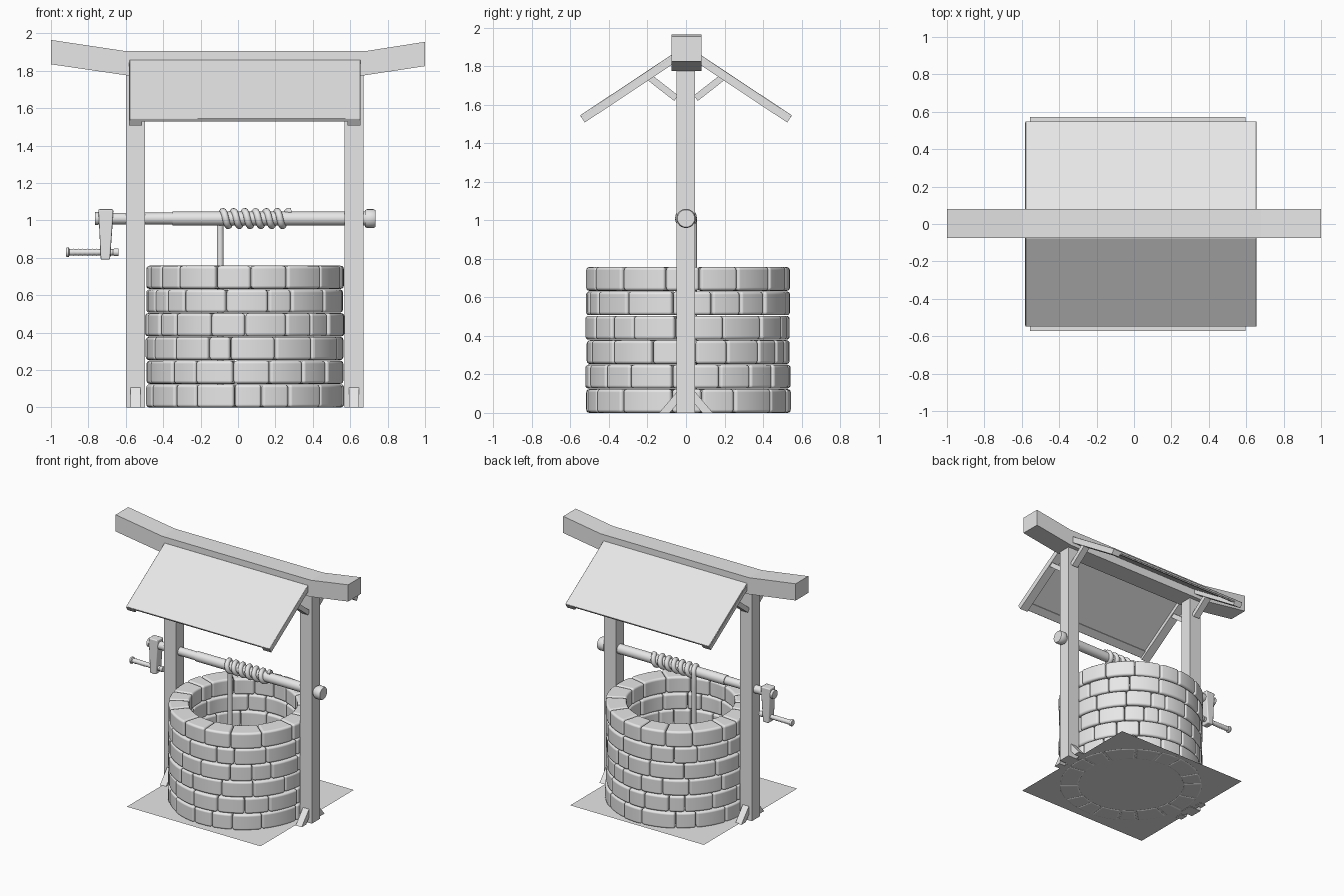
import bpy, bmesh, math, random
from mathutils import Vector

random.seed(7)
if "Cube" in bpy.data.objects:
    bpy.data.objects.remove(bpy.data.objects["Cube"], do_unlink=True)

grey = bpy.data.materials.new("plain_grey")
grey.use_nodes = True
grey.diffuse_color = (0.8, 0.8, 0.8, 1)
grey.node_tree.nodes["Principled BSDF"].inputs["Base Color"].default_value = (0.8, 0.8, 0.8, 1)


def finish(name, bm, smooth=False):
    """Turn a bmesh into a named, coloured object."""
    bmesh.ops.recalc_face_normals(bm, faces=bm.faces)
    mesh = bpy.data.meshes.new(name)
    bm.to_mesh(mesh)
    bm.free()
    mesh.materials.append(grey)
    if smooth:
        mesh.polygons.foreach_set("use_smooth", [True] * len(mesh.polygons))
        mesh.set_sharp_from_angle(angle=math.radians(40))
    obj = bpy.data.objects.new(name, mesh)
    bpy.context.collection.objects.link(obj)
    return obj


def bevel(obj, width, segments):
    mod = obj.modifiers.new("rounded_edges", "BEVEL")
    mod.width, mod.segments = width, segments
    mod.limit_method, mod.angle_limit = "ANGLE", math.radians(40)
    mod.harden_normals = True


def prism(name, profile, lo, hi, along="x"):
    """Extrude a (y, z) profile along x, or an (x, z) profile along y."""
    bm = bmesh.new()
    place = (lambda d, a, b: (d, a, b)) if along == "x" else (lambda d, a, b: (a, d, b))
    ends = [[bm.verts.new(place(d, *p)) for p in profile] for d in (lo, hi)]
    bm.faces.new(ends[0])
    bm.faces.new(ends[1])
    n = len(profile)
    for i in range(n):
        j = (i + 1) % n
        bm.faces.new((ends[0][i], ends[0][j], ends[1][j], ends[1][i]))
    return finish(name, bm)


def strip(name, start, end, thick, lo, hi):
    """Plank running from start to end in (y, z); thickness hangs below the line."""
    a, b = Vector(start), Vector(end)
    d = (b - a).normalized()
    down = Vector((d.y, -d.x))
    if down.y > 0:
        down.negate()
    return prism(name, [a, b, b + down * thick, a + down * thick], lo, hi)


def lathe(name, profile, z, steps=24):
    """Spin (x, radius) points around an axis parallel to x."""
    bm = bmesh.new()
    verts = [bm.verts.new((x, 0, z + r)) for x, r in profile]
    edges = [bm.edges.new(pair) for pair in zip(verts, verts[1:])]
    bmesh.ops.spin(bm, geom=verts + edges, cent=(0, 0, z), axis=(1, 0, 0),
                   angle=math.tau, steps=steps)
    bmesh.ops.remove_doubles(bm, verts=bm.verts, dist=0.0001)
    return finish(name, bm, smooth=True)


# Ground sheet
bm = bmesh.new()
bm.faces.new([bm.verts.new((0.02 + sx * 0.575, sy * 0.573, 0.004))
              for sx, sy in ((-1, -1), (1, -1), (1, 1), (-1, 1))])
finish("ground_sheet", bm)


# Stone ring: six courses of uneven curved blocks
CENTRE_X, CENTRE_Y, COURSE = 0.037, 0.01, 0.1268


def stone_course(index):
    bm = bmesh.new()
    widths = [random.uniform(0.6, 1.4) for _ in range(17)]
    scale = math.tau / sum(widths)
    angle = random.uniform(0, 1)
    z0, z1 = index * COURSE, (index + 1) * COURSE - 0.003
    for w in widths:
        outer = random.uniform(0.525, 0.535)
        inner = random.uniform(0.375, 0.385)
        span = w * scale
        steps = max(3, round(span / 0.09))
        rows = []
        for s in range(steps + 1):
            t = angle + 0.003 + (span - 0.006) * s / steps
            rows.append([bm.verts.new((CENTRE_X + r * math.cos(t), CENTRE_Y + r * math.sin(t), z))
                         for r, z in ((outer, z0), (outer, z1), (inner, z1), (inner, z0))])
        for a, b in zip(rows, rows[1:]):
            for k in range(4):
                m = (k + 1) % 4
                bm.faces.new((a[k], a[m], b[m], b[k]))
        bm.faces.new(rows[0])
        bm.faces.new(rows[-1])
        angle += span
    bevel(finish(f"stone_course_{index + 1}", bm, smooth=True), 0.017, 3)


for i in range(6):
    stone_course(i)

# Posts with foot braces, roof braces and rafters on both sides
EAVE, RIDGE = (0.55, 1.545), (0.075, 1.86)
for label, lo, hi in (("right", -0.6, -0.497), ("left", 0.57, 0.67)):
    mid = (lo + hi) / 2
    prism(f"{label}_post", [(-0.05, 0), (0.048, 0), (0.048, 1.8), (-0.05, 1.8)], lo, hi)
    for side, s in (("front", -1), ("back", 1)):
        prism(f"{label}_{side}_foot_brace",
              [(s * 0.04, 0.118), (s * 0.14, 0), (s * 0.085, 0), (s * 0.04, 0.053)],
              mid - 0.026, mid + 0.026)
        strip(f"{label}_{side}_roof_brace", (s * 0.04, 1.648), (s * 0.19, 1.765), 0.035,
              mid - 0.026, mid + 0.026)
        strip(f"{label}_{side}_rafter", (s * 0.06, 1.855), (s * 0.543, 1.535), 0.032,
              mid - 0.034, mid + 0.034)

# Roof panels with an eave batten under each
for side, s in (("front", -1), ("back", 1)):
    panel = strip(f"{side}_roof_panel", (s * RIDGE[0], RIDGE[1]), (s * EAVE[0], EAVE[1]),
                  0.015, -0.58, 0.655)
    bevel(panel, 0.003, 1)
    strip(f"{side}_eave_batten", (s * 0.49, 1.572), (s * 0.54, 1.539), 0.013, -0.56, 0.63)

# Ridge beam with upswept ends
prism("ridge_beam", [(-1, 1.965), (-0.6, 1.905), (0.68, 1.905), (1, 1.955),
                     (1, 1.825), (0.67, 1.775), (-0.59, 1.775), (-1, 1.835)],
      -0.075, 0.08, along="y")

# Windlass axle with end stop
AXLE_Z = 1.01
lathe("axle", [(-0.765, 0), (-0.765, 0.034), (-0.745, 0.034), (-0.745, 0.03), (-0.35, 0.032),
               (-0.35, 0.037), (0.68, 0.037), (0.68, 0.045), (0.69, 0.05), (0.725, 0.05),
               (0.735, 0.045), (0.735, 0)], AXLE_Z)

# Crank arm and grip
arm = prism("crank_arm", [(-0.747, 1.06), (-0.666, 1.06), (-0.672, 0.96), (-0.684, 0.79),
                          (-0.734, 0.79), (-0.742, 0.96)], -0.036, 0.036, along="y")
bevel(arm, 0.008, 2)
grip = [(-0.92, 0), (-0.92, 0.022), (-0.915, 0.026), (-0.905, 0.026), (-0.9, 0.017)]
for k in range(9):
    x = -0.88 + k * 0.025
    grip += [(x, 0.019), (x + 0.012, 0.016)]
lathe("crank_grip", grip + [(-0.66, 0.021), (-0.64, 0.021), (-0.64, 0)], 0.83, 16)

# Rope: hangs into the well, then winds around the axle
TURNS, COIL = 6, 0.039
points = [(-0.095, COIL, z) for z in (0.1, 0.5, 0.9)]
for k in range(TURNS * 20 + 6):
    t = -math.pi / 2 + k * math.tau / 20
    points.append((-0.095 + 0.058 * k / 20, -COIL * math.sin(t), AXLE_Z + COIL * math.cos(t)))
points.append((0.285, 0.0, AXLE_Z + 0.04))
curve = bpy.data.curves.new("rope", "CURVE")
curve.dimensions = "3D"
curve.bevel_depth, curve.bevel_resolution = 0.018, 3
curve.use_fill_caps = True
spline = curve.splines.new("POLY")
spline.points.add(len(points) - 1)
for target, p in zip(spline.points, points):
    target.co = (*p, 1)
spline.use_smooth = True
curve.materials.append(grey)
bpy.context.collection.objects.link(bpy.data.objects.new("rope", curve))
